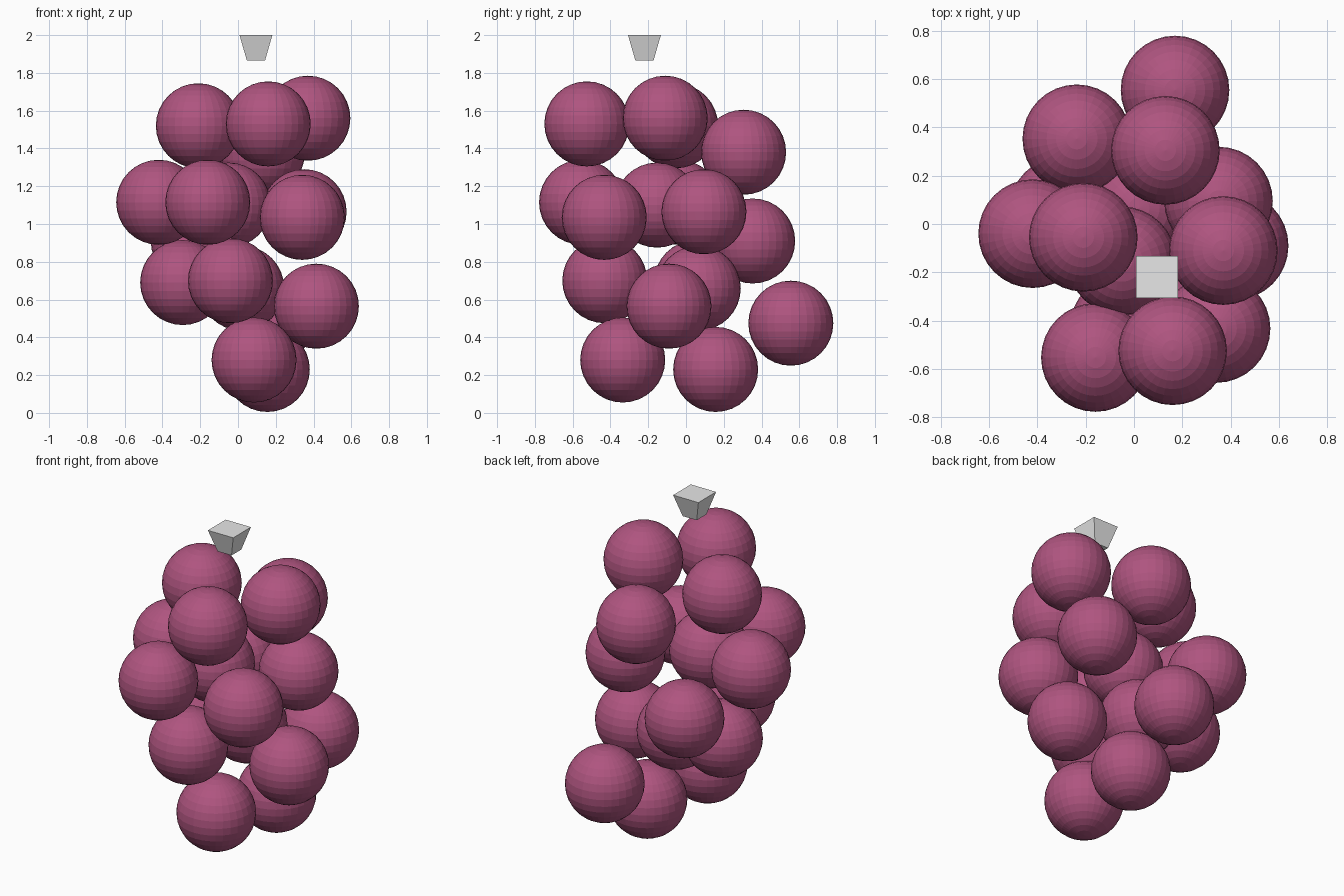
import bpy, math

if "Cube" in bpy.data.objects:
    bpy.data.objects.remove(bpy.data.objects["Cube"])

def flat_material(name, rgb):
    m = bpy.data.materials.new(name)
    m.diffuse_color = (*rgb, 1.0)
    m.use_nodes = True
    m.node_tree.nodes["Principled BSDF"].inputs["Base Color"].default_value = m.diffuse_color
    return m

purple = flat_material("grape purple", (0.43, 0.09, 0.215))
grey = flat_material("stem grey", (0.8, 0.8, 0.8))

# Grape centres, from the top of the bunch to the bottom
RADIUS = 0.225
CENTRES = [
    (0.37, -0.11, 1.56), (0.16, -0.525, 1.53), (-0.21, -0.055, 1.52),
    (0.13, 0.305, 1.38),
    (-0.42, -0.04, 1.115), (-0.16, -0.553, 1.115), (-0.05, -0.153, 1.10),
    (0.35, 0.095, 1.065), (0.34, -0.433, 1.035), (-0.237, 0.353, 0.91),
    (-0.04, -0.43, 0.70), (-0.293, 0.055, 0.69), (0.02, 0.065, 0.66),
    (0.415, -0.09, 0.565), (0.17, 0.555, 0.475),
    (0.085, -0.335, 0.28), (0.155, 0.157, 0.23),
]

# Grapes: faceted spheres sharing one mesh
bpy.ops.mesh.primitive_uv_sphere_add(segments=32, ring_count=16, radius=RADIUS)
first = bpy.context.object
first.data.materials.append(purple)
for i, centre in enumerate(CENTRES):
    grape = first if i == 0 else first.copy()
    if i:
        bpy.context.collection.objects.link(grape)
    grape.name = f"grape_{i + 1:02d}"
    grape.location = centre

# Stem: square block tapering downwards
bpy.ops.mesh.primitive_cone_add(
    vertices=4, radius1=0.096 / math.sqrt(2), radius2=0.174 / math.sqrt(2),
    depth=0.135, location=(0.095, -0.22, 1.9325), rotation=(0, 0, math.pi / 4))
stem = bpy.context.object
stem.name = "stem"
stem.data.materials.append(grey)
